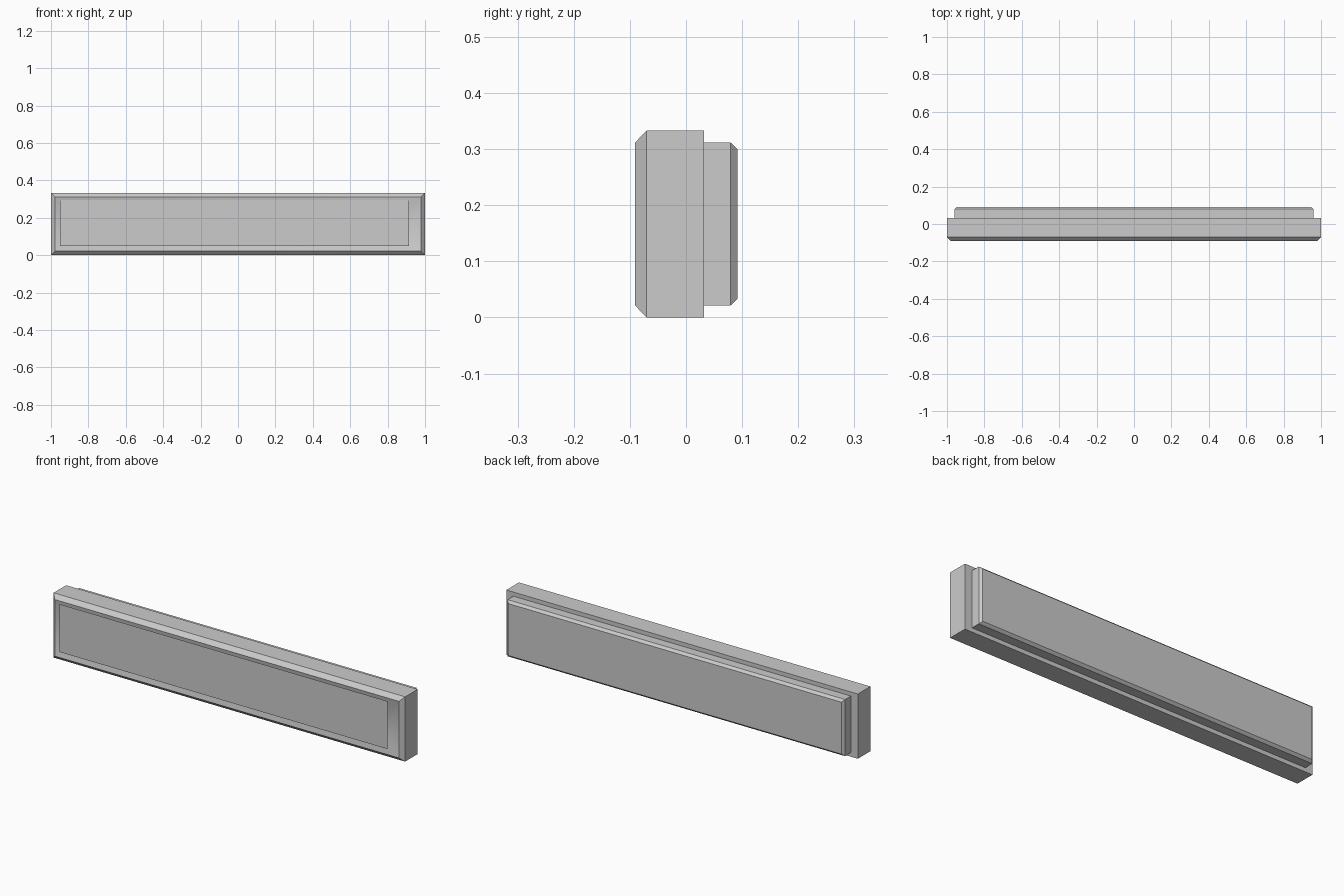
import bpy, bmesh

if "Cube" in bpy.data.objects:
    bpy.data.objects.remove(bpy.data.objects["Cube"])

W, H = 1.0, 0.333  # half width, full height


def finish(name, bm, smooth_angle=None):
    bmesh.ops.recalc_face_normals(bm, faces=bm.faces)
    mesh = bpy.data.meshes.new(name)
    bm.to_mesh(mesh)
    bm.free()
    obj = bpy.data.objects.new(name, mesh)
    bpy.context.collection.objects.link(obj)
    if smooth_angle:
        bpy.ops.object.select_all(action='DESELECT')
        bpy.context.view_layer.objects.active = obj
        obj.select_set(True)
        bpy.ops.object.shade_smooth_by_angle(angle=smooth_angle)
    return obj


def rect_loft(name, sections, smooth_angle=None):
    """Closed loft through rectangles given as (x inset, z inset, y)."""
    bm = bmesh.new()
    rings = []
    for ix, iz, y in sections:
        x, z0, z1 = W - ix, iz, H - iz
        rings.append([bm.verts.new((px, y, pz))
                      for px, pz in ((-x, z0), (x, z0), (x, z1), (-x, z1))])
    for a, b in zip(rings, rings[1:]):
        for i in range(4):
            j = (i + 1) % 4
            bm.faces.new((a[i], a[j], b[j], b[i]))
    bm.faces.new(rings[0])
    bm.faces.new(rings[-1])
    return finish(name, bm, smooth_angle)


# Frame: shallow dished front, chamfered front rim, straight sides
rect_loft("frame", [
    (0.09, 0.09, -0.066),
    (0.021, 0.021, -0.0905),
    (0.0, 0.0, -0.07),
    (0.0, 0.0, 0.032),
], smooth_angle=0.52)

# Back plate: smaller slab with a chamfered rear edge
rect_loft("back_plate", [
    (0.04, 0.021, 0.032),
    (0.04, 0.021, 0.079),
    (0.052, 0.033, 0.0915),
])

# Front panel: thin sheet standing just proud of the dished front
bm = bmesh.new()
bm.faces.new([bm.verts.new((x, -0.0915, z)) for x, z in
              ((-0.952, 0.05), (0.914, 0.05), (0.914, 0.296), (-0.952, 0.296))])
panel = finish("front_panel", bm)
if panel.data.polygons[0].normal.y > 0:
    panel.data.flip_normals()
